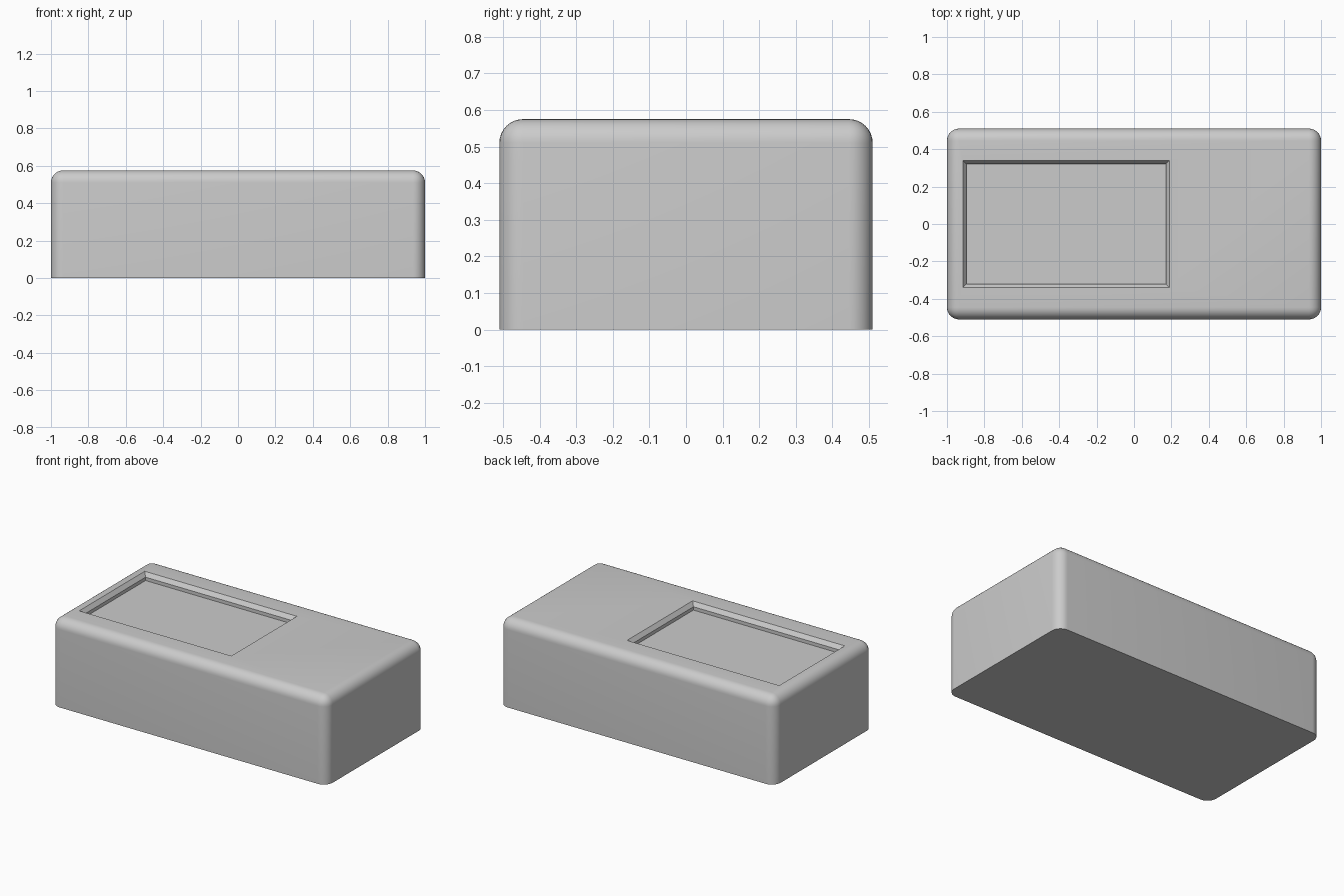
import bpy, bmesh, math

if "Cube" in bpy.data.objects:
    bpy.data.objects.remove(bpy.data.objects["Cube"])

L, W, H = 2.0, 1.02, 0.575
RADIUS = 0.065


def make_object(name, bm):
    bmesh.ops.recalc_face_normals(bm, faces=bm.faces[:])
    mesh = bpy.data.meshes.new(name)
    bm.to_mesh(mesh)
    bm.free()
    obj = bpy.data.objects.new(name, mesh)
    bpy.context.collection.objects.link(obj)
    return obj


# Case body: box with rounded vertical and top edges, sharp flat base
bm = bmesh.new()
bmesh.ops.create_cube(bm, size=1)
for v in bm.verts:
    v.co = (v.co.x * L, v.co.y * W, (v.co.z + 0.5) * H)
rounded = [e for e in bm.edges if max(v.co.z for v in e.verts) > H / 2]
bmesh.ops.bevel(bm, geom=rounded, offset=RADIUS, offset_type='OFFSET',
                segments=8, profile=0.5, affect='EDGES', clamp_overlap=True)
case = make_object("case_body", bm)

# Window cutter: stacked rectangles giving a chamfered lip and short straight wall
X0, X1, Y = -0.915, 0.19, 0.34
levels = [(0.02, H - 0.048), (0.02, H - 0.026), (0.0, H), (0.0, H + 0.1)]
bm = bmesh.new()
rings = []
for inset, z in levels:
    a, b, y = X0 + inset, X1 - inset, Y - inset
    rings.append([bm.verts.new(p) for p in
                  ((a, -y, z), (b, -y, z), (b, y, z), (a, y, z))])
for low, high in zip(rings, rings[1:]):
    for i in range(4):
        j = (i + 1) % 4
        bm.faces.new((low[i], low[j], high[j], high[i]))
bm.faces.new(rings[0][::-1])
bm.faces.new(rings[-1])
cutter = make_object("window_cutter", bm)
cutter.hide_render = True

# Cut the recessed window into the top
cut = case.modifiers.new("window_recess", 'BOOLEAN')
cut.operation = 'DIFFERENCE'
cut.solver = 'EXACT'
cut.object = cutter
bpy.ops.object.select_all(action='DESELECT')
case.select_set(True)
bpy.context.view_layer.objects.active = case
bpy.ops.object.modifier_apply(modifier=cut.name)
bpy.data.objects.remove(cutter)

# Smooth rounded edges, crisp window and base
bpy.ops.object.shade_smooth_by_angle(angle=math.radians(30))
